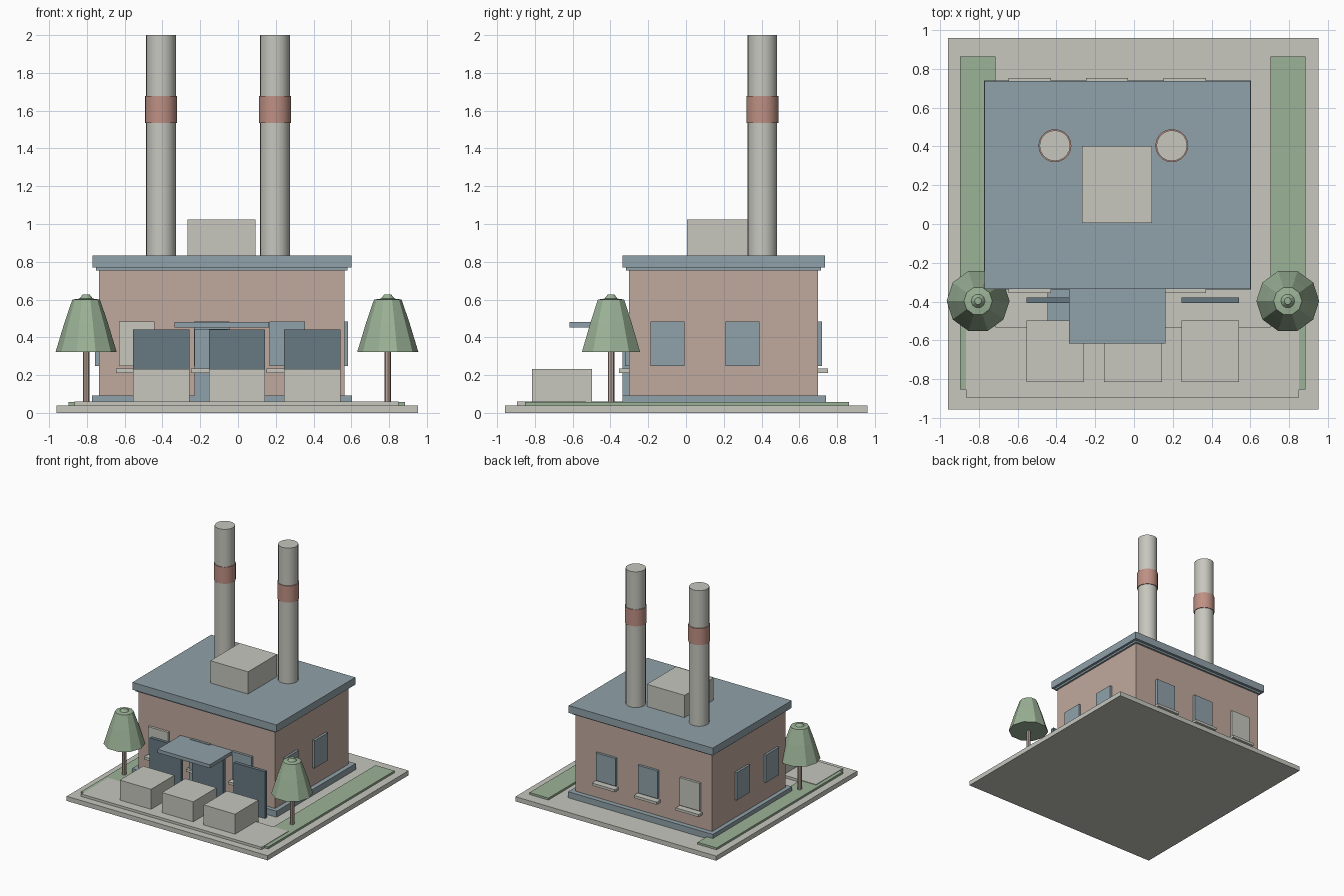
import bpy
import bmesh
import math

cube = bpy.data.objects.get("Cube")
if cube:
    bpy.data.objects.remove(cube, do_unlink=True)


def material(name, rgb):
    mat = bpy.data.materials.new(name)
    mat.use_nodes = True
    mat.diffuse_color = (*rgb, 1)
    mat.node_tree.nodes["Principled BSDF"].inputs["Base Color"].default_value = (*rgb, 1)
    return mat


concrete = material("pale concrete", (0.57, 0.57, 0.52))
brick = material("dusty brick", (0.53, 0.40, 0.34))
slate = material("slate blue", (0.28, 0.36, 0.40))
dark_slate = material("dark slate", (0.135, 0.19, 0.22))
leaf = material("leaf green", (0.33, 0.45, 0.31))
red = material("faded red", (0.52, 0.28, 0.23))


def finish(name, bm, mat):
    mesh = bpy.data.meshes.new(name)
    bmesh.ops.recalc_face_normals(bm, faces=bm.faces)
    bm.to_mesh(mesh)
    bm.free()
    mesh.materials.append(mat)
    obj = bpy.data.objects.new(name, mesh)
    bpy.context.collection.objects.link(obj)
    return obj


def box(name, xs, ys, zs, mat):
    """Box from its low and high limits on each axis."""
    bm = bmesh.new()
    bmesh.ops.create_cube(bm, size=1)
    for v in bm.verts:
        v.co = [lim[0] if c < 0 else lim[1] for c, lim in zip(v.co, (xs, ys, zs))]
    return finish(name, bm, mat)


def lathe(name, x, y, profile, sides, mat):
    """Stack of rings, given as (radius, height), closed at both ends."""
    bm = bmesh.new()
    rings = []
    for r, z in profile:
        angles = [math.tau * i / sides for i in range(sides)]
        rings.append([bm.verts.new((x + r * math.cos(a), y + r * math.sin(a), z))
                      for a in angles])
    for low, high in zip(rings, rings[1:]):
        for i in range(sides):
            j = (i + 1) % sides
            bm.faces.new((low[i], low[j], high[j], high[i]))
    bm.faces.new(rings[0])
    bm.faces.new(rings[-1])
    return finish(name, bm, mat)


# Ground, lawns and forecourt
box("ground_slab", (-0.96, 0.952), (-0.957, 0.96), (0, 0.04), concrete)
box("lawn_right", (-0.897, -0.715), (-0.853, 0.864), (0.04, 0.057), leaf)
box("lawn_left", (0.704, 0.884), (-0.853, 0.864), (0.04, 0.057), leaf)
box("forecourt", (-0.866, 0.85), (-0.894, -0.53), (0.04, 0.061), concrete)

# Main building
box("plinth", (-0.773, 0.603), (-0.337, 0.74), (0.04, 0.092), slate)
box("walls", (-0.737, 0.563), (-0.301, 0.698), (0.04, 0.76), brick)
box("roof_ledge", (-0.752, 0.579), (-0.317, 0.714), (0.754, 0.77), slate)
box("roof", (-0.771, 0.6), (-0.335, 0.737), (0.77, 0.833), slate)
box("roof_unit", (-0.267, 0.092), (0.005, 0.402), (0.83, 1.024), concrete)

# Front and back windows with sills
for side, wall, out in (("front", -0.301, -1), ("back", 0.698, 1)):
    for i, x in enumerate((-0.537, -0.139, 0.261)):
        pane = sorted((wall - out * 0.01, wall + out * 0.021))
        ledge = sorted((wall, wall + out * 0.054))
        box(f"{side}_window_{i}", (x - 0.094, x + 0.094), pane, (0.247, 0.485),
            slate if i else concrete)
        box(f"{side}_sill_{i}", (x - 0.109, x + 0.109), ledge, (0.212, 0.234), concrete)

# Side windows
for side, xs in (("right", (-0.756, -0.73)), ("left", (0.555, 0.583))):
    for i, y in enumerate((-0.097, 0.299)):
        box(f"{side}_window_{i}", xs, (y - 0.09, y + 0.09), (0.247, 0.485), slate)

# Entrance
box("door", (-0.23, -0.05), (-0.337, -0.29), (0.04, 0.445), slate)
box("door_step", (-0.445, 0.16), (-0.5, -0.3), (0.04, 0.06), slate)
box("canopy", (-0.336, 0.163), (-0.616, -0.3), (0.451, 0.481), slate)

# Loading panels and the crates before them
for i, x in enumerate((-0.406, -0.005, 0.393)):
    span = (x - 0.149, x + 0.149)
    box(f"loading_panel_{i}", span, (-0.408, -0.378), (0.04, 0.442), dark_slate)
    box(f"crate_{i}", span, (-0.814, -0.497), (0.04, 0.233), concrete)

# Chimneys with red bands
for i, x in enumerate((-0.408, 0.195)):
    stack = [lathe(f"chimney_{i}", x, 0.404, [(0.079, 0.82), (0.079, 2)], 20, concrete),
             lathe(f"chimney_band_{i}", x, 0.404, [(0.085, 1.534), (0.085, 1.677)], 20, red)]
    for part in stack:
        bpy.ops.object.select_all(action="DESELECT")
        part.select_set(True)
        bpy.context.view_layer.objects.active = part
        bpy.ops.object.shade_smooth_by_angle()

# Trees
crown = [(0.162, 0.322), (0.114, 0.48), (0.073, 0.6), (0.036, 0.605), (0.018, 0.627)]
for i, x in enumerate((-0.804, 0.793)):
    lathe(f"tree_trunk_{i}", x, -0.397, [(0.017, 0.04), (0.017, 0.34)], 8, brick)
    lathe(f"tree_crown_{i}", x, -0.397, crown, 10, leaf)
